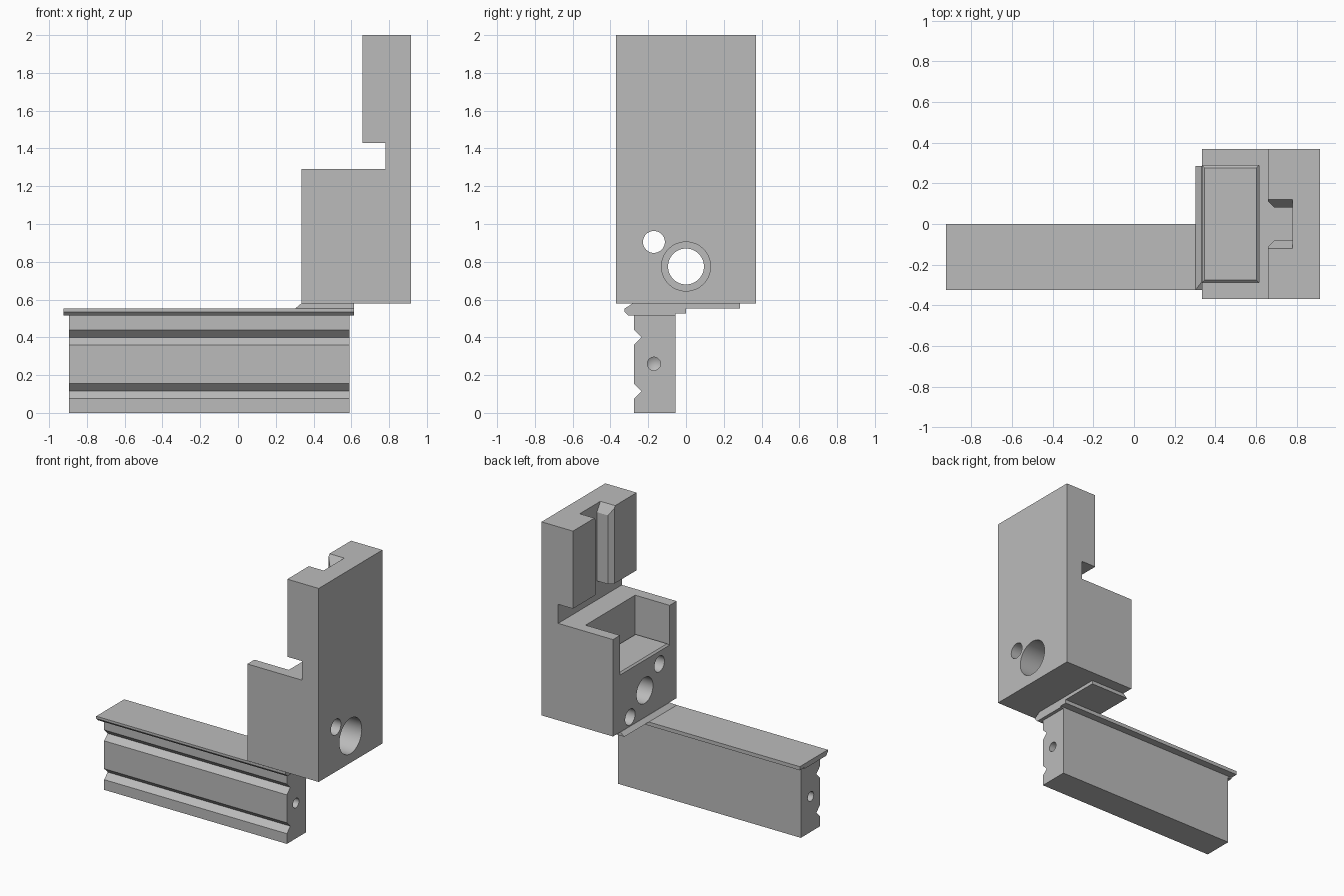
import bpy
import bmesh
import math
from mathutils import Vector

cube = bpy.data.objects.get("Cube")
if cube:
    bpy.data.objects.remove(cube, do_unlink=True)

grey = bpy.data.materials.new("machined_grey")
grey.use_nodes = True
colour = (0.5, 0.5, 0.5, 1)
grey.diffuse_color = colour
grey.node_tree.nodes["Principled BSDF"].inputs["Base Color"].default_value = colour


def finish(name, bm):
    bmesh.ops.recalc_face_normals(bm, faces=bm.faces[:])
    mesh = bpy.data.meshes.new(name)
    bm.to_mesh(mesh)
    bm.free()
    mesh.materials.append(grey)
    obj = bpy.data.objects.new(name, mesh)
    bpy.context.collection.objects.link(obj)
    return obj


def prism(name, axis, profile, start, end):
    """Extrude a 2D profile along an axis; the profile uses the other two axes in order."""
    place = {"x": lambda a, b, t: (t, a, b),
             "y": lambda a, b, t: (a, t, b),
             "z": lambda a, b, t: (a, b, t)}[axis]
    bm = bmesh.new()
    face = bm.faces.new([bm.verts.new(place(a, b, start)) for a, b in profile])
    moved = bmesh.ops.extrude_face_region(bm, geom=[face])["geom"]
    shift = Vector(place(0, 0, end - start))
    bmesh.ops.translate(bm, vec=shift, verts=[v for v in moved if isinstance(v, bmesh.types.BMVert)])
    return finish(name, bm)


def rect(a0, a1, b0, b1):
    return [(a0, b0), (a1, b0), (a1, b1), (a0, b1)]


def mirrored(half):
    return half + [(a, -b) for a, b in reversed(half)]


def bore(y, z, radius, x0, x1):
    ring = [(y + radius * math.cos(i * math.tau / 48), z + radius * math.sin(i * math.tau / 48))
            for i in range(48)]
    return prism("bore_cutter", "x", ring, x0, x1)


def drill(y, z, radius, x, direction, depth):
    """Blind hole with a conical bottom."""
    cutter = bore(y, z, radius, x - direction * 0.05, x + direction * depth)
    bm = bmesh.new()
    bm.from_mesh(cutter.data)
    bpy.data.objects.remove(cutter, do_unlink=True)
    cap = max((f for f in bm.faces if len(f.verts) > 4),
              key=lambda f: direction * f.calc_center_median().x)
    tip = bmesh.ops.poke(bm, faces=[cap])["verts"][0]
    tip.co.x += direction * radius * 0.6
    return finish("drill_cutter", bm)


def activate(obj):
    bpy.ops.object.select_all(action="DESELECT")
    obj.select_set(True)
    bpy.context.view_layer.objects.active = obj


def cut(obj, cutters):
    activate(obj)
    for cutter in cutters:
        cutter.hide_render = True
        mod = obj.modifiers.new("cut", "BOOLEAN")
        mod.operation = "DIFFERENCE"
        mod.solver = "EXACT"
        mod.object = cutter
        bpy.ops.object.modifier_apply(modifier=mod.name)
        bpy.data.objects.remove(cutter, do_unlink=True)
    bpy.ops.object.shade_smooth_by_angle(angle=math.radians(30))


# Bar with two V grooves along its front and a blind hole in each end
bar = prism("grooved_bar", "x", [
    (-0.275, 0), (-0.055, 0), (-0.055, 0.525), (-0.275, 0.525),
    (-0.275, 0.44), (-0.235, 0.4), (-0.275, 0.36),
    (-0.275, 0.155), (-0.235, 0.115), (-0.275, 0.075)], -0.895, 0.59)
cut(bar, [drill(-0.17, 0.26, 0.035, -0.895, 1, 0.15),
          drill(-0.17, 0.26, 0.035, 0.59, -1, 0.15)])

# Flat cap on the bar, chamfered under its front edge
prism("bar_cap", "x", [
    (-0.305, 0.515), (-0.055, 0.515), (-0.055, 0.525), (0, 0.525),
    (0, 0.552), (-0.325, 0.552), (-0.325, 0.535)], -0.925, 0.615)

# Saddle plate, sloped on its front and its -x side
bm = bmesh.new()
low = [bm.verts.new((x, y, 0.552)) for x, y in rect(0.302, 0.615, -0.325, 0.285)]
high = [bm.verts.new((x, y, 0.578)) for x, y in rect(0.333, 0.615, -0.285, 0.285)]
bm.faces.new(low)
bm.faces.new(high)
for i in range(4):
    j = (i + 1) % 4
    bm.faces.new((low[i], low[j], high[j], high[i]))
finish("saddle_plate", bm)

# Stepped upright block with notch, pocket, vertical slot and bores
block = prism("upright_block", "y", [
    (0.335, 0.578), (0.915, 0.578), (0.915, 2), (0.66, 2),
    (0.66, 1.43), (0.78, 1.43), (0.78, 1.29), (0.335, 1.29)], -0.37, 0.37)
slot_half = [(0.6, 0.11), (0.66, 0.11), (0.69, 0.08), (0.78, 0.08)]
cut(block, [
    prism("pocket_cutter", "z", rect(0.3, 0.615, -0.288, 0.288), 0.5, 1.4),
    prism("slot_cutter", "z", mirrored(slot_half), 1.36, 2.1),
    prism("lead_in_cutter", "x",
          [(-0.08, 1.935), (0.08, 1.935), (0.12, 2), (0.12, 2.1), (-0.12, 2.1), (-0.12, 2)],
          0.6, 0.78),
    bore(0, 0.775, 0.13, 0.5, 1),
    bore(-0.17, 0.905, 0.058, 0.5, 1)])

# Insert in the pocket with chamfered top edges and three bores
insert = prism("pocket_insert", "z", rect(0.335, 0.615, -0.288, 0.288), 0.578, 1.01)
bm = bmesh.new()
bm.from_mesh(insert.data)
top_edges = [e for e in bm.edges if all(v.co.z > 1 for v in e.verts)]
bmesh.ops.bevel(bm, geom=top_edges, offset=0.012, segments=1, affect="EDGES")
bm.to_mesh(insert.data)
bm.free()
cut(insert, [bore(0, 0.775, 0.095, 0.2, 0.7)]
    + [bore(0.17 * s, 0.775 - 0.13 * s, 0.058, 0.2, 0.7) for s in (-1, 1)])
